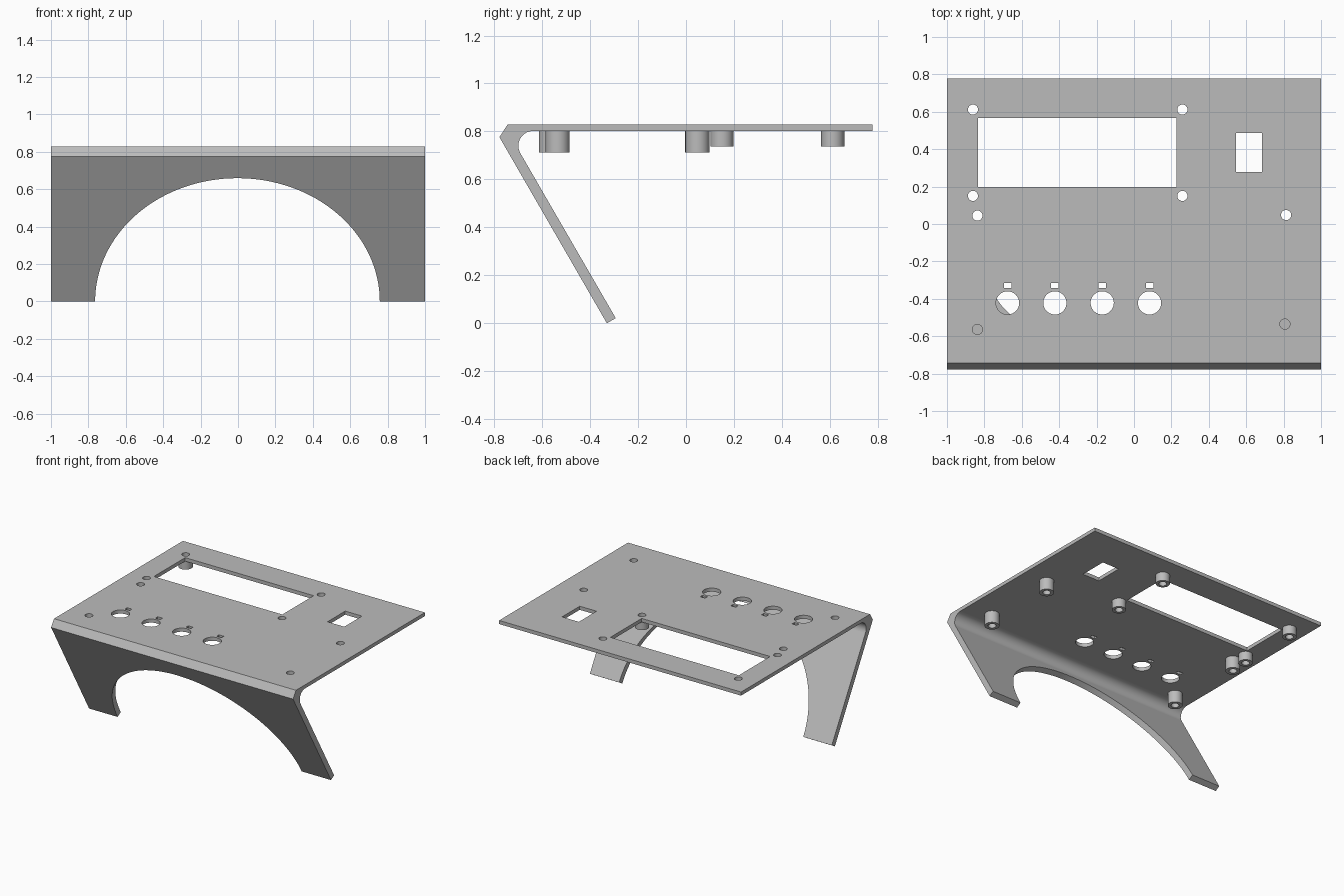
import bpy, bmesh
from math import cos, sin, pi, radians
from mathutils import Matrix, Vector

if "Cube" in bpy.data.objects:
    bpy.data.objects.remove(bpy.data.objects["Cube"], do_unlink=True)

grey = bpy.data.materials.new("light_grey")
grey.use_nodes = True
grey.diffuse_color = (0.5, 0.5, 0.5, 1)
grey.node_tree.nodes["Principled BSDF"].inputs["Base Color"].default_value = (0.5, 0.5, 0.5, 1)

HALF_WIDTH, TOP, UNDER = 1.0, 0.829, 0.802
LEAN = radians(60)


def make_object(name, bm):
    bmesh.ops.recalc_face_normals(bm, faces=bm.faces)
    mesh = bpy.data.meshes.new(name)
    bm.to_mesh(mesh)
    bm.free()
    mesh.materials.append(grey)
    obj = bpy.data.objects.new(name, mesh)
    bpy.context.collection.objects.link(obj)
    return obj


def add_cylinder(bm, centre, radius, depth, sides=32, tilt=0):
    matrix = Matrix.Translation(centre) @ Matrix.Rotation(tilt, 4, 'X')
    bmesh.ops.create_cone(bm, cap_ends=True, segments=sides, radius1=radius,
                          radius2=radius, depth=depth, matrix=matrix)


def add_box(bm, x0, x1, y0, y1):
    centre = Vector(((x0 + x1) / 2, (y0 + y1) / 2, TOP))
    size = Vector((x1 - x0, y1 - y0, 0.2, 1))
    bmesh.ops.create_cube(bm, size=1, matrix=Matrix.Translation(centre) @ Matrix.Diagonal(size))


def cut(obj, bm):
    cutter = make_object("cutter", bm)
    mod = obj.modifiers.new("cut", 'BOOLEAN')
    mod.operation, mod.solver, mod.object = 'DIFFERENCE', 'EXACT', cutter
    graph = bpy.context.evaluated_depsgraph_get()
    mesh = bpy.data.meshes.new_from_object(obj.evaluated_get(graph))
    obj.modifiers.clear()
    obj.data = mesh
    bpy.data.objects.remove(cutter, do_unlink=True)


def smooth(obj):
    bpy.ops.object.select_all(action='DESELECT')
    obj.select_set(True)
    bpy.context.view_layer.objects.active = obj
    bpy.ops.object.shade_smooth_by_angle(angle=radians(30))
    # keep the broad faces flat
    for face in obj.data.polygons:
        if len(face.vertices) > 4 or face.area > 0.1:
            face.use_smooth = False


# Bent panel: side profile with a chamfered nose and a rounded inner bend
profile = [(0.778, UNDER), (0.778, TOP), (-0.744, TOP), (-0.778, 0.776),
           (-0.33, 0), (-0.293, 0.0215)]
STEPS, BEND = 16, 0.062
for i in range(STEPS + 1):
    angle = radians(210 - 120 * i / STEPS)
    profile.append((-0.637 + BEND * cos(angle), UNDER - BEND + BEND * sin(angle)))
bm = bmesh.new()
side = bm.faces.new([bm.verts.new((-HALF_WIDTH, y, z)) for y, z in profile])
extruded = bmesh.ops.extrude_face_region(bm, geom=[side])
bmesh.ops.translate(bm, vec=(2 * HALF_WIDTH, 0, 0),
                    verts=[v for v in extruded["geom"] if isinstance(v, bmesh.types.BMVert)])
panel = make_object("bent_panel", bm)

# Arch through the sloping front, leaving two legs
bm = bmesh.new()
add_cylinder(bm, (-0.003, -0.33, 0), 0.761, 0.2, sides=128, tilt=-LEAN)
cut(panel, bm)

# Standoff positions: tall ones for the board, short ones for the display
tall = [(-0.837, 0.045), (0.813, 0.048), (-0.837, -0.564), (0.807, -0.535)]
short = [(x, y) for x in (-0.861, 0.259) for y in (0.612, 0.15)]
BORE = 0.027

# Openings in the top: windows, knob holes, key slots and screw holes
bm = bmesh.new()
add_box(bm, -0.834, 0.228, 0.198, 0.567)
add_box(bm, 0.545, 0.684, 0.278, 0.487)
for i in range(4):
    x = -0.676 + 0.253 * i
    add_cylinder(bm, (x, -0.422, TOP), 0.062, 0.2, sides=48)
    add_box(bm, x - 0.02, x + 0.02, -0.342, -0.315)
for x, y in tall + short:
    add_cylinder(bm, (x, y, TOP), BORE, 0.2)
cut(panel, bm)
smooth(panel)


# Hollow standoffs under the top
def standoff(name, x, y, bottom, radius):
    bm = bmesh.new()
    rings = []
    for r, z in ((BORE, UNDER), (radius, UNDER), (radius, bottom), (BORE, bottom)):
        rings.append([bm.verts.new((x + r * cos(2 * pi * k / 32), y + r * sin(2 * pi * k / 32), z))
                      for k in range(32)])
    for a, b in zip(rings, rings[1:] + rings[:1]):
        for k in range(32):
            n = (k + 1) % 32
            bm.faces.new((a[k], a[n], b[n], b[k]))
    smooth(make_object(name, bm))


for i, (x, y) in enumerate(tall):
    standoff(f"tall_standoff_{i + 1}", x, y, 0.712, 0.05)
for i, (x, y) in enumerate(short):
    standoff(f"short_standoff_{i + 1}", x, y, 0.737, 0.048)
